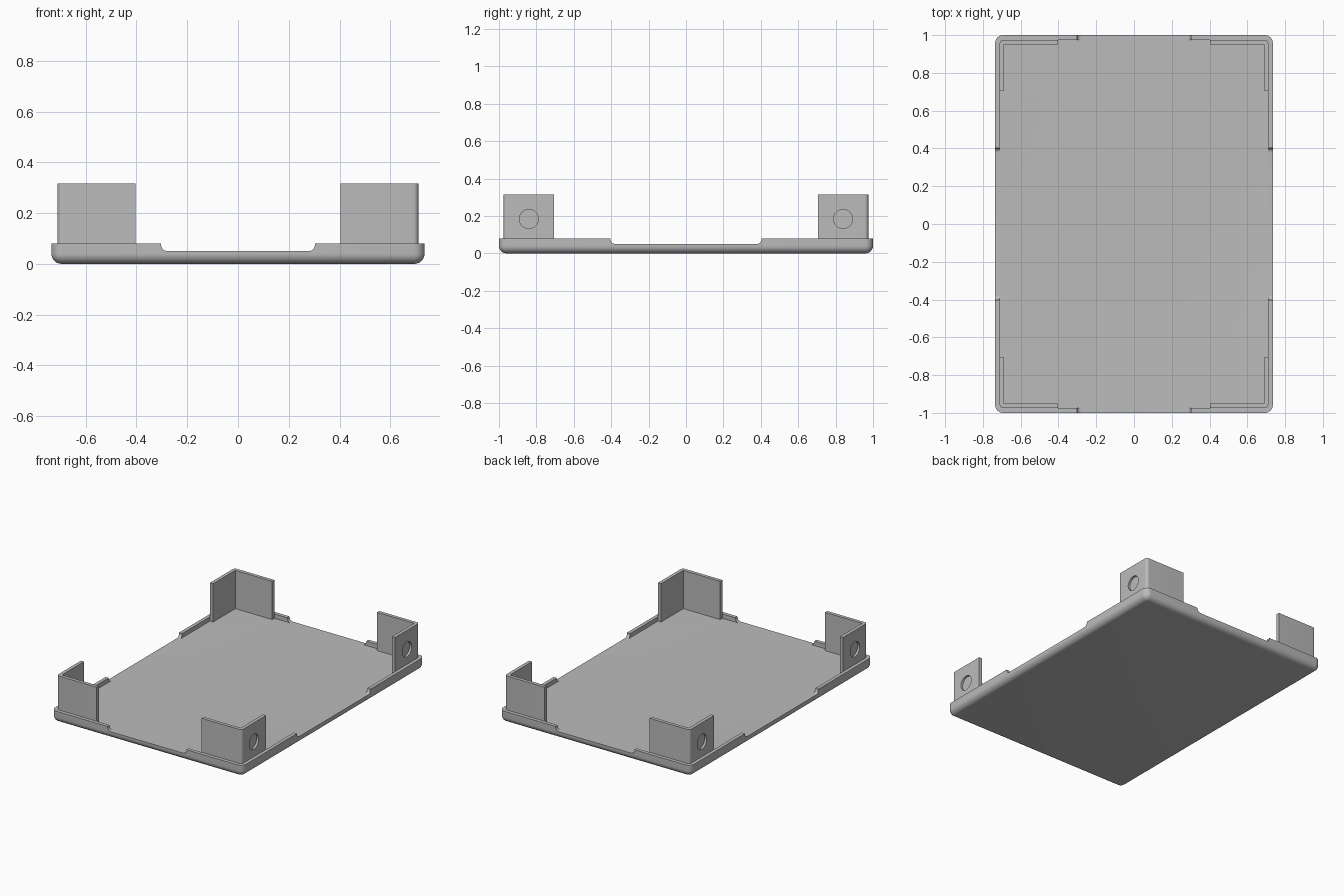
import bpy, bmesh, math
from mathutils import Matrix, Vector

cube = bpy.data.objects.get("Cube")
if cube:
    bpy.data.objects.remove(cube, do_unlink=True)

HALF_X, HALF_Y = 0.735, 1.0
FLOOR, RIM_TOP, POST_TOP = 0.05, 0.08, 0.316
IN_X, IN_Y, CORNER = 0.711, 0.975, 0.04
WALL = 0.024

grey = bpy.data.materials.new("plain grey")
grey.use_nodes = True
colour = (0.5, 0.5, 0.5, 1)
grey.diffuse_color = colour
grey.node_tree.nodes["Principled BSDF"].inputs["Base Color"].default_value = colour


def finish(name, bm):
    bmesh.ops.recalc_face_normals(bm, faces=bm.faces)
    mesh = bpy.data.meshes.new(name)
    bm.to_mesh(mesh)
    bm.free()
    mesh.materials.append(grey)
    obj = bpy.data.objects.new(name, mesh)
    bpy.context.collection.objects.link(obj)
    return obj


def arc(cx, cy, r, start, end, steps=8):
    return [(cx + r * math.cos(a), cy + r * math.sin(a))
            for a in (math.radians(start + (end - start) * i / steps) for i in range(steps + 1))]


def rounded_rect(hx, hy, r):
    pts = []
    for i, (sx, sy) in enumerate([(1, 1), (-1, 1), (-1, -1), (1, -1)]):
        pts += arc(sx * (hx - r), sy * (hy - r), r, 90 * i, 90 * i + 90)
    return pts


def loft(name, rings):
    """Skin a stack of equal-length rings and cap both ends."""
    bm = bmesh.new()
    loops = [[bm.verts.new(p) for p in ring] for ring in rings]
    for a, b in zip(loops, loops[1:]):
        for i in range(len(a)):
            j = (i + 1) % len(a)
            bm.faces.new((a[i], a[j], b[j], b[i]))
    bm.faces.new(loops[0])
    bm.faces.new(loops[-1])
    return finish(name, bm)


def prism(name, pts, z0, z1):
    return loft(name, [[(x, y, z) for x, y in pts] for z in (z0, z1)])


def apply_modifiers(obj):
    bpy.context.view_layer.update()
    graph = bpy.context.evaluated_depsgraph_get()
    mesh = bpy.data.meshes.new_from_object(obj.evaluated_get(graph))
    obj.modifiers.clear()
    obj.data = mesh


def cut(obj, cutter):
    cutter.hide_render = True
    mod = obj.modifiers.new("cut", "BOOLEAN")
    mod.operation, mod.solver, mod.object = "DIFFERENCE", "EXACT", cutter
    apply_modifiers(obj)
    bpy.data.objects.remove(cutter, do_unlink=True)


def smooth(obj):
    bpy.ops.object.select_all(action="DESELECT")
    obj.select_set(True)
    bpy.context.view_layer.objects.active = obj
    bpy.ops.object.shade_smooth_by_angle(angle=math.radians(30))


# Tray body with a rounded lower edge
fillet = 0.04
rings = []
for i in range(9):
    a = math.radians(90 * i / 8)
    inset = fillet * (1 - math.sin(a))
    outline = rounded_rect(HALF_X - inset, HALF_Y - inset, CORNER + 0.002 - inset)
    rings.append([(x, y, fillet * (1 - math.cos(a))) for x, y in outline])
rings.append([(x, y, RIM_TOP) for x, y in rounded_rect(HALF_X, HALF_Y, CORNER + 0.002)])
tray = loft("tray", rings)

# Shallow cavity inside the rim
cut(tray, prism("cavity_cutter", rounded_rect(IN_X, IN_Y, 0.02), FLOOR, 0.2))


# Wide notches through the rim, with rounded lower corners
def notch(half, along_y):
    r = 0.025
    prof = arc(-half + r, FLOOR + r, r, 180, 270) + arc(half - r, FLOOR + r, r, 270, 360)
    prof += [(half, 0.2), (-half, 0.2)]
    ends = (-1.2, 1.2)
    if along_y:
        return loft("notch_cutter", [[(u, e, z) for u, z in prof] for e in ends])
    return loft("notch_cutter", [[(e, u, z) for u, z in prof] for e in ends])


cut(tray, notch(0.303, True))
cut(tray, notch(0.403, False))
smooth(tray)

# Corner brackets: one L-shaped wall, mirrored to all corners
outline = [(IN_X, 0.707)] + arc(IN_X - 0.02, IN_Y - 0.02, 0.02, 0, 90)
outline += [(0.403, IN_Y), (0.403, IN_Y - WALL), (IN_X - WALL, IN_Y - WALL), (IN_X - WALL, 0.707)]
bracket = prism("corner_brackets", outline, FLOOR - 0.01, POST_TOP)

# Round blind recess in the outer side face
bm = bmesh.new()
place = Matrix.Translation(Vector((IN_X, 0.84, 0.184))) @ Matrix.Rotation(math.pi / 2, 4, "Y")
bmesh.ops.create_cone(bm, cap_ends=True, segments=40, radius1=0.051, radius2=0.051,
                      depth=0.03, matrix=place)
cut(bracket, finish("recess_cutter", bm))

mirror = bracket.modifiers.new("mirror", "MIRROR")
mirror.use_axis = (True, True, False)
mirror.use_mirror_merge = False
apply_modifiers(bracket)
smooth(bracket)
